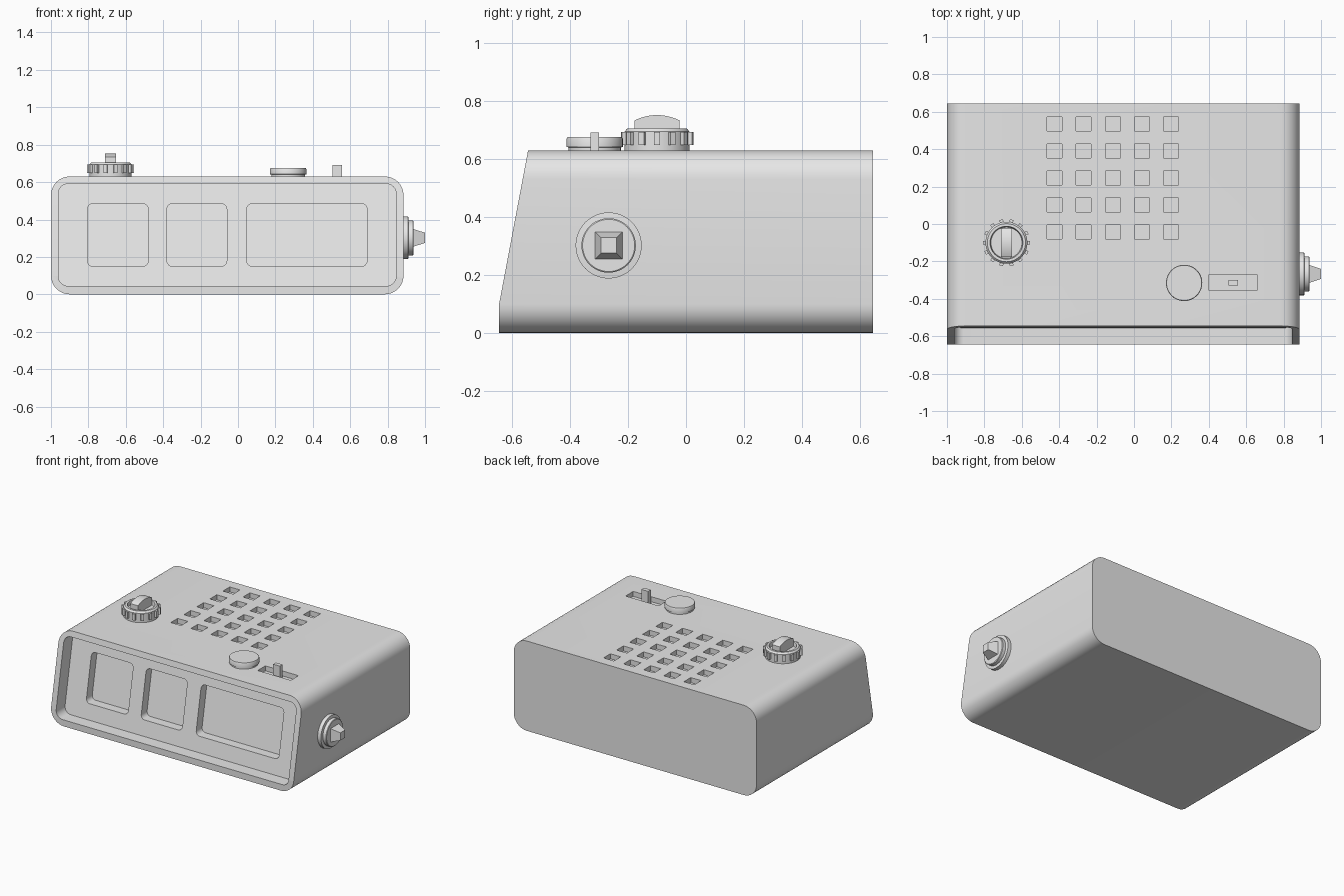
import bpy, bmesh, math
from mathutils import Matrix, Vector

cube = bpy.data.objects.get("Cube")
if cube:
    bpy.data.objects.remove(cube, do_unlink=True)

GREY = (0.8, 0.8, 0.8, 1)
mat = bpy.data.materials.new("light grey plastic")
mat.use_nodes = True
mat.diffuse_color = GREY
mat.node_tree.nodes["Principled BSDF"].inputs["Base Color"].default_value = GREY

BACK, FRONT, TOP = 0.645, -0.645, 0.63
LEAN = 0.1 / 0.53
SEG = 8


def slope(z):
    """y of the leaning front plane at height z"""
    return FRONT + (z - 0.1) * LEAN


def finish(bm, name):
    bmesh.ops.recalc_face_normals(bm, faces=bm.faces[:])
    mesh = bpy.data.meshes.new(name)
    bm.to_mesh(mesh)
    bm.free()
    mesh.materials.append(mat)
    ob = bpy.data.objects.new(name, mesh)
    bpy.context.collection.objects.link(ob)
    return ob


def smooth(ob, angle=30):
    bpy.ops.object.select_all(action="DESELECT")
    ob.select_set(True)
    bpy.context.view_layer.objects.active = ob
    bpy.ops.object.shade_smooth_by_angle(angle=math.radians(angle))


def rounded_prism(bm, x0, x1, z0, z1, r, near, far):
    """Rounded rectangle in xz, run from y = near(z) to y = far(z).
    Each end is two faces that meet where the bottom corners begin."""
    pts = []
    corners = [(x1 - r, z1 - r), (x0 + r, z1 - r), (x0 + r, z0 + r), (x1 - r, z0 + r)]
    for k, (cx, cz) in enumerate(corners):
        for i in range(SEG + 1):
            a = math.pi / 2 * (k + i / SEG)
            pts.append((cx + r * math.cos(a), cz + r * math.sin(a)))
    rings = [[bm.verts.new((x, f(z), z)) for x, z in pts] for f in (near, far)]
    half = 2 * (SEG + 1)
    for ring in rings:
        bm.faces.new(ring[half:])
        bm.faces.new(ring[:half + 1] + ring[-1:])
    n = len(pts)
    for i in range(n):
        j = (i + 1) % n
        bm.faces.new((rings[0][i], rings[0][j], rings[1][j], rings[1][i]))


def box(bm, centre, size, turn=0):
    m = (Matrix.Translation(centre) @ Matrix.Rotation(turn, 4, "Z")
         @ Matrix.Diagonal((*size, 1)))
    bmesh.ops.create_cube(bm, size=1, matrix=m)


def lathe(bm, profile, matrix, steps=48):
    """Spin (radius, height) points about z, closing both ends"""
    rings = [[bm.verts.new(matrix @ Vector((r * math.cos(a), r * math.sin(a), h)))
              for a in (2 * math.pi * i / steps for i in range(steps))]
             for r, h in profile]
    for low, high in zip(rings, rings[1:]):
        for i in range(steps):
            j = (i + 1) % steps
            bm.faces.new((low[i], low[j], high[j], high[i]))
    bm.faces.new(rings[0])
    bm.faces.new(rings[-1])


def carve(ob, cutter):
    mod = ob.modifiers.new("cut", "BOOLEAN")
    mod.operation, mod.solver, mod.object = "DIFFERENCE", "EXACT", cutter
    bpy.context.view_layer.objects.active = ob
    bpy.ops.object.modifier_apply(modifier=mod.name)
    bpy.data.objects.remove(cutter, do_unlink=True)


# Case: rounded tube whose front leans back above the lower lip
bm = bmesh.new()
rounded_prism(bm, -1, 0.885, 0, TOP, 0.1,
              lambda z: max(FRONT, slope(z)), lambda z: BACK)
case = finish(bm, "case")

# Sunken front panel
bm = bmesh.new()
rounded_prism(bm, -0.96, 0.845, 0.045, 0.59, 0.05,
              lambda z: slope(z) - 0.1, lambda z: slope(z) + 0.1)
carve(case, finish(bm, "panel_cutter"))

# Display windows, speaker grid and slider slot
bm = bmesh.new()
for x0, x1 in ((-0.805, -0.48), (-0.38, -0.06), (0.047, 0.69)):
    rounded_prism(bm, x0, x1, 0.15, 0.485, 0.03,
                  lambda z: slope(z) + 0.05, lambda z: slope(z) + 0.165)
for col in range(5):
    for row in range(5):
        box(bm, (-0.425 + 0.156 * col, 0.535 - 0.1445 * row, TOP), (0.08, 0.076, 0.07))
box(bm, (0.53, -0.313, TOP), (0.257, 0.085, 0.07))
carve(case, finish(bm, "detail_cutter"))
smooth(case)

# Slider
bm = bmesh.new()
box(bm, (0.53, -0.315, 0.642), (0.052, 0.03, 0.1))
finish(bm, "slider")

# Push button
bm = bmesh.new()
lathe(bm, [(0.09, 0.62), (0.09, 0.64), (0.097, 0.642), (0.097, 0.67), (0.094, 0.676)],
      Matrix.Translation((0.268, -0.315, 0)))
smooth(finish(bm, "push_button"))

# Top knob with ribs
spot = Vector((-0.682, -0.1, 0))
bm = bmesh.new()
lathe(bm, [(0.112, 0.62), (0.112, 0.695), (0.102, 0.706), (0.088, 0.706), (0.083, 0.68)],
      Matrix.Translation(spot))
smooth(finish(bm, "top_knob"))
bm = bmesh.new()
RIBS = 14
for i in range(RIBS):
    a = 2 * math.pi * i / RIBS
    offset = Vector((0.115 * math.cos(a), 0.115 * math.sin(a), 0.671))
    box(bm, spot + offset, (0.022, 0.02, 0.045), a)
finish(bm, "knob_ribs")

# Arched grip across the knob
bm = bmesh.new()
arch = [(-0.077, 0.67)]
for i in range(13):
    t = -1 + i / 6
    arch.append((0.077 * t, 0.752 - 0.018 * t * t))
arch.append((0.077, 0.67))
face = bm.faces.new([bm.verts.new(spot + Vector((-0.03, y, z))) for y, z in arch])
side = bmesh.ops.extrude_face_region(bm, geom=[face])["geom"]
bmesh.ops.translate(bm, vec=(0.06, 0, 0),
                    verts=[v for v in side if isinstance(v, bmesh.types.BMVert)])
smooth(finish(bm, "knob_grip"))

# Side dial: two stepped discs and a tapered square grip
side_on = Matrix.Translation((0.885, -0.267, 0.302)) @ Matrix.Rotation(math.pi / 2, 4, "Y")
bm = bmesh.new()
lathe(bm, [(0.114, -0.01), (0.114, 0.025), (0.094, 0.027), (0.094, 0.05), (0.09, 0.053)],
      side_on)
smooth(finish(bm, "side_dial"))
bm = bmesh.new()
lathe(bm, [(0.068, 0.05), (0.038, 0.115)],
      side_on @ Matrix.Rotation(math.pi / 4, 4, "Z"), 4)
finish(bm, "dial_grip")
